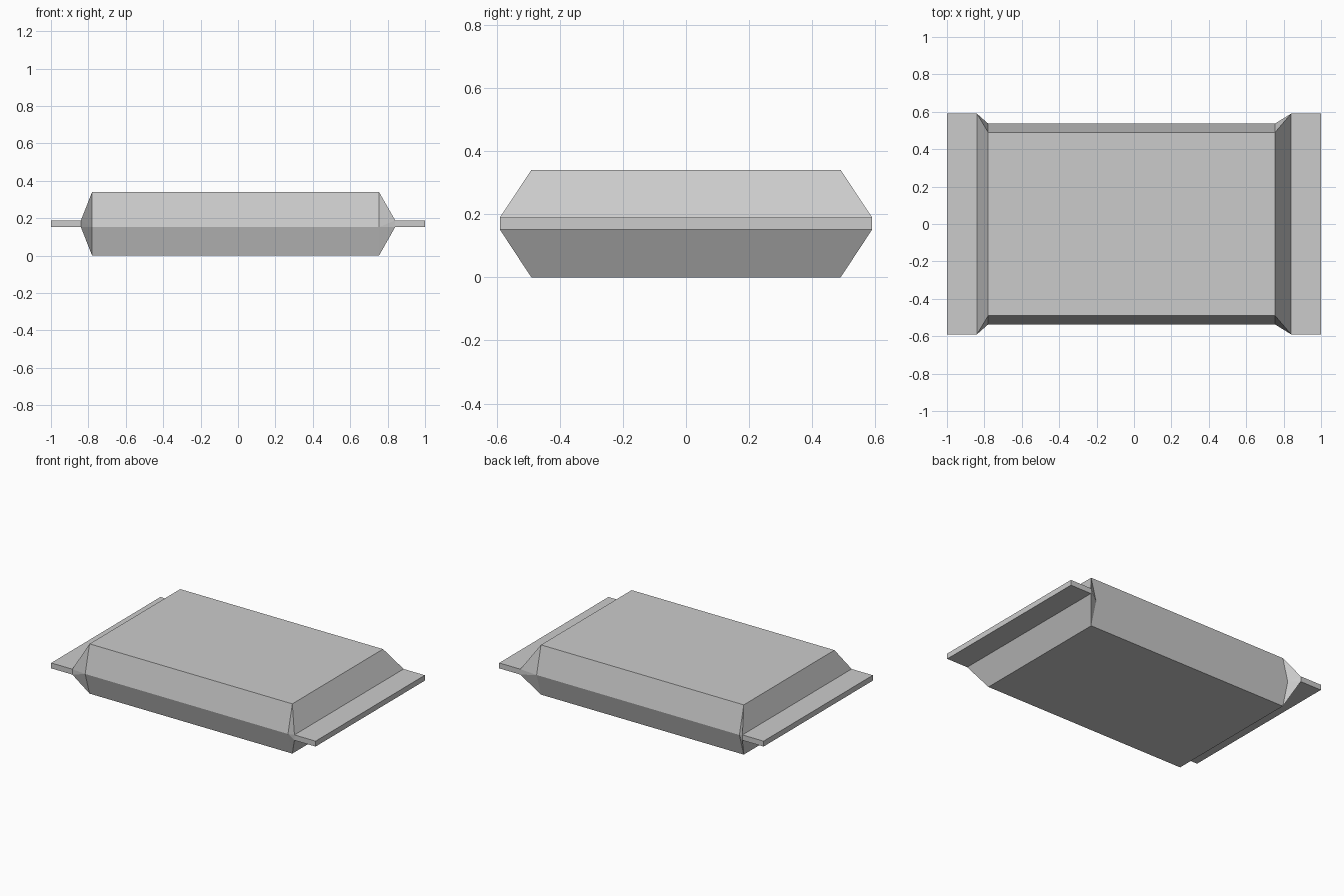
import bpy
import bmesh

cube = bpy.data.objects.get("Cube")
if cube:
    bpy.data.objects.remove(cube, do_unlink=True)

# Single flat grey
grey = bpy.data.materials.new("light_grey")
grey.use_nodes = True
colour = (0.6, 0.6, 0.6, 1)
grey.diffuse_color = colour
grey.node_tree.nodes["Principled BSDF"].inputs["Base Color"].default_value = colour

HEIGHT, SEAM_LOW, SEAM_HIGH = 0.34, 0.152, 0.189
FLAP_Y, PANEL_Y, SIDE_Y = 0.59, 0.49, 0.537


def ring(bm, x, half_profile):
    """Closed cross-section: a bottom-to-top half profile mirrored in y."""
    points = [(-y, z) for y, z in half_profile]
    points += [(y, z) for y, z in reversed(half_profile)]
    return [bm.verts.new((x, y, z)) for y, z in points]


def bridge(bm, a, b):
    for i in range(len(a)):
        j = (i + 1) % len(a)
        bm.faces.new((a[i], a[j], b[j], b[i]))


bm = bmesh.new()
pouch_profile = [(PANEL_Y, 0), (SIDE_Y, SEAM_LOW), (PANEL_Y, HEIGHT)]
flap_profile = [(FLAP_Y, SEAM_LOW), (FLAP_Y, SEAM_HIGH)]

# Puffed body with a creased edge along each side
left = ring(bm, 0.754, pouch_profile)
right = ring(bm, -0.78, pouch_profile)
bridge(bm, left, right)

# Tapered ends running into flat sealed flaps
for pouch, sign in ((left, 1), (right, -1)):
    seal = ring(bm, sign * 0.84, flap_profile)
    tip = ring(bm, sign, flap_profile)
    bridge(bm, seal, tip)
    bm.faces.new(tip)
    bottom_a, side_a, top_a, top_b, side_b, bottom_b = pouch
    low_a, high_a, high_b, low_b = seal
    bm.faces.new((bottom_a, bottom_b, low_b, low_a))
    bm.faces.new((top_a, top_b, high_b, high_a))
    for bottom, side, top, low, high in (
            (bottom_a, side_a, top_a, low_a, high_a),
            (bottom_b, side_b, top_b, low_b, high_b)):
        bm.faces.new((bottom, side, low))
        bm.faces.new((side, high, low))
        bm.faces.new((side, top, high))

bmesh.ops.recalc_face_normals(bm, faces=bm.faces)
mesh = bpy.data.meshes.new("sealed_packet")
bm.to_mesh(mesh)
bm.free()
mesh.materials.append(grey)
packet = bpy.data.objects.new("sealed_packet", mesh)
bpy.context.collection.objects.link(packet)
